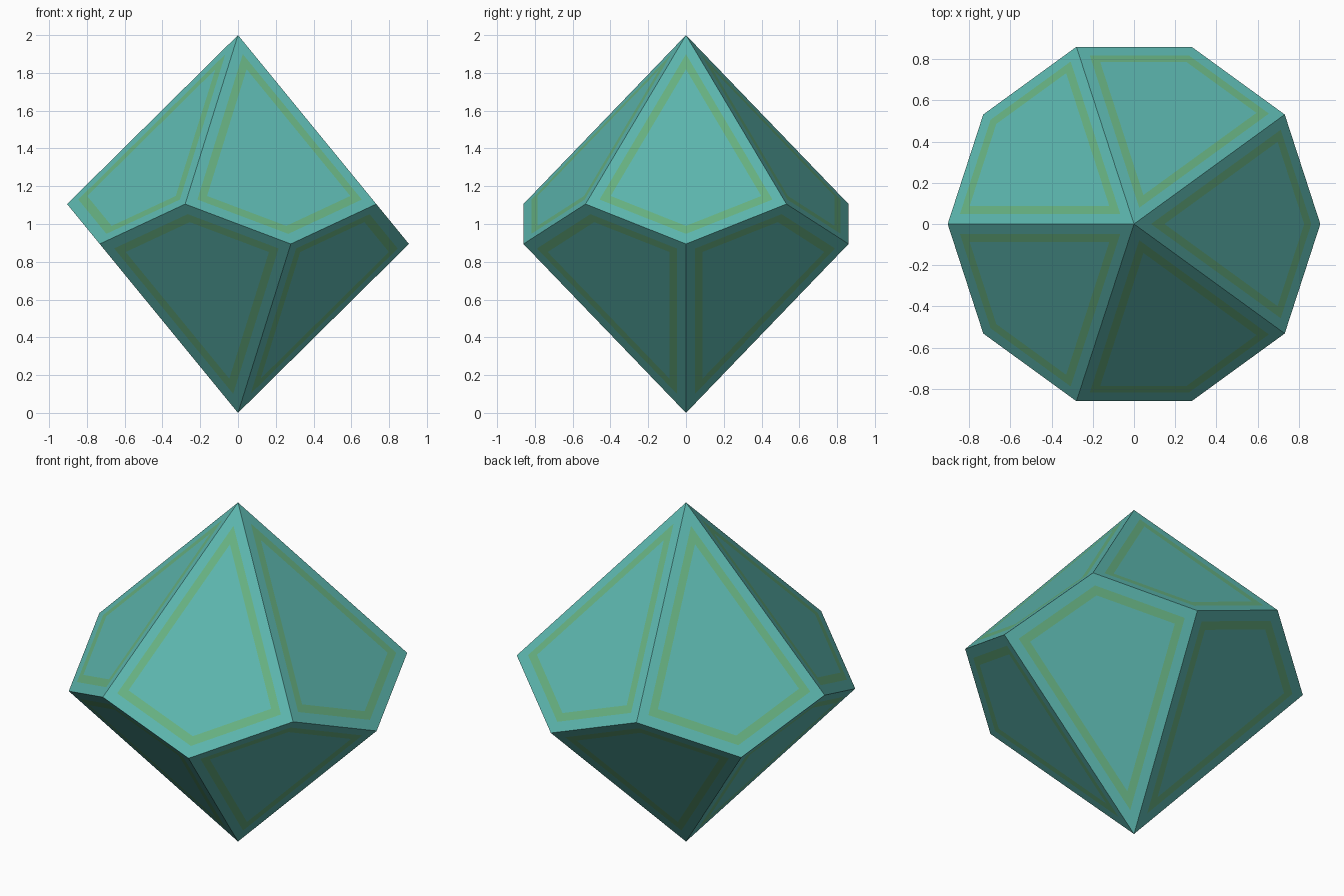
import bpy, bmesh, math
from mathutils import Vector

if "Cube" in bpy.data.objects:
    bpy.data.objects.remove(bpy.data.objects["Cube"])

RADIUS = 0.905
OFFSET = math.tan(math.radians(18)) ** 2   # equator zigzag that keeps the kites flat


def material(name, rgb):
    m = bpy.data.materials.new(name)
    m.diffuse_color = (*rgb, 1)
    m.use_nodes = True
    m.node_tree.nodes["Principled BSDF"].inputs["Base Color"].default_value = m.diffuse_color
    return m


def rim(k):
    # Zigzag equator corner: odd corners high, even corners low
    a = math.radians(36 * k)
    return Vector((RADIUS * math.cos(a), RADIUS * math.sin(a),
                   1 + (OFFSET if k % 2 else -OFFSET)))


bm = bmesh.new()

# Ten kite faces, alternately meeting the top and bottom tips
for k in range(10):
    top = k % 2 == 0
    tip = Vector((0, 0, 2 if top else 0))
    kite = [tip, rim(k - 1), rim(k), rim(k + 1)]
    if not top:
        kite.reverse()
    centre = sum(kite, Vector()) / 4
    # Concentric loops: border, painted frame, middle panel
    loops = [[bm.verts.new(centre + (p - centre) * s) for p in kite]
             for s in (1, 0.86, 0.75)]
    for ring in range(2):
        a, b = loops[ring], loops[ring + 1]
        for i in range(4):
            j = (i + 1) % 4
            bm.faces.new((a[i], a[j], b[j], b[i])).material_index = ring
    bm.faces.new(loops[2]).material_index = 0

bmesh.ops.remove_doubles(bm, verts=bm.verts, dist=1e-4)
bmesh.ops.recalc_face_normals(bm, faces=bm.faces)

mesh = bpy.data.meshes.new("ten_sided_die")
bm.to_mesh(mesh)
bm.free()
mesh.materials.append(material("teal", (0.109, 0.474, 0.429)))
mesh.materials.append(material("olive green frame", (0.136, 0.445, 0.223)))
die = bpy.data.objects.new("ten_sided_die", mesh)
bpy.context.collection.objects.link(die)
